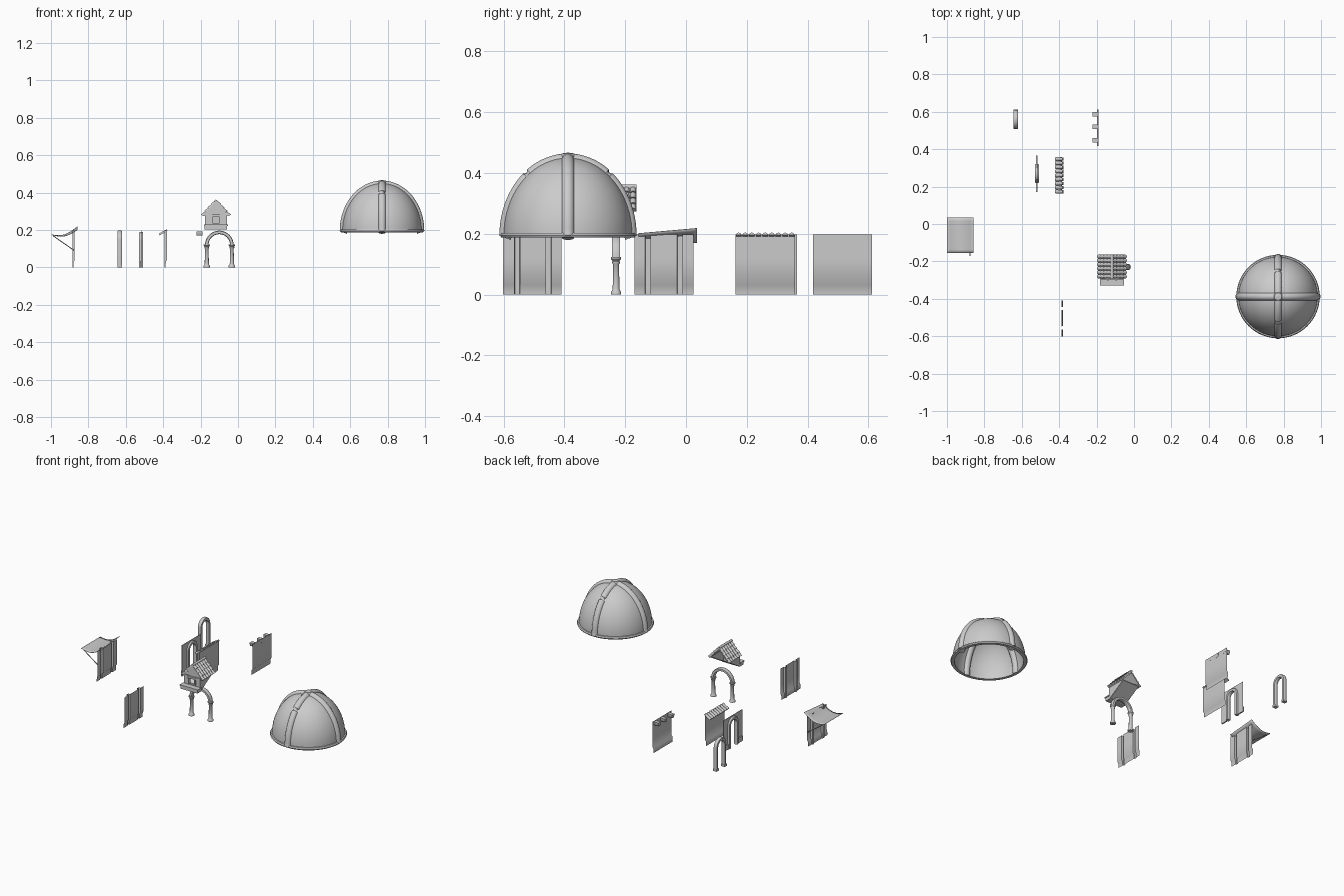
import bpy, bmesh, math
from mathutils import Vector, Matrix

if "Cube" in bpy.data.objects:
    bpy.data.objects.remove(bpy.data.objects["Cube"])


def obj(name, verts, faces, smooth=True, normals=True):
    me = bpy.data.meshes.new(name)
    me.from_pydata([tuple(v) for v in verts], [], faces)
    if normals:
        bm = bmesh.new()
        bm.from_mesh(me)
        bmesh.ops.recalc_face_normals(bm, faces=bm.faces)
        bm.to_mesh(me)
        bm.free()
    o = bpy.data.objects.new(name, me)
    bpy.context.collection.objects.link(o)
    if smooth:
        bpy.ops.object.select_all(action='DESELECT')
        o.select_set(True)
        bpy.context.view_layer.objects.active = o
        bpy.ops.object.shade_smooth_by_angle(angle=math.radians(40))
    return o


def box(name, lo, hi):
    v = [(x, y, z) for x in (lo[0], hi[0]) for y in (lo[1], hi[1]) for z in (lo[2], hi[2])]
    f = [(0, 1, 3, 2), (4, 6, 7, 5), (0, 4, 5, 1), (2, 3, 7, 6), (0, 2, 6, 4), (1, 5, 7, 3)]
    return obj(name, v, f, False)


def prism(name, poly, a, b, axis):
    """Extrude a 2D outline: axis x uses (y, z), axis y uses (x, z)."""
    put = (lambda p, t: (t, p[0], p[1])) if axis == 'x' else (lambda p, t: (p[0], t, p[1]))
    n = len(poly)
    v = [put(p, a) for p in poly] + [put(p, b) for p in poly]
    f = [tuple(range(n)), tuple(range(n, 2 * n))]
    f += [(i, (i + 1) % n, n + (i + 1) % n, n + i) for i in range(n)]
    return obj(name, v, f)


def revolve(name, prof, c, n=48, closed=False):
    v = [(c[0] + r * math.cos(2 * math.pi * i / n), c[1] + r * math.sin(2 * math.pi * i / n), z)
         for i in range(n) for r, z in prof]
    m = len(prof)
    f = [(i * m + j, (i + 1) % n * m + j, (i + 1) % n * m + (j + 1) % m, i * m + (j + 1) % m)
         for i in range(n) for j in range(m if closed else m - 1)]
    return obj(name, v, f)


def tube(name, pts, r, n=12):
    """Round bar along a path, with capped ends."""
    pts = [Vector(p) for p in pts]
    v = []
    for i, p in enumerate(pts):
        t = (pts[min(i + 1, len(pts) - 1)] - pts[max(i - 1, 0)]).normalized()
        a = t.cross(Vector((0.01, 1, 0)) if abs(t.y) < 0.7 else Vector((1, 0, 0))).normalized()
        b = t.cross(a)
        v += [p + r * (math.cos(2 * math.pi * k / n) * a + math.sin(2 * math.pi * k / n) * b) for k in range(n)]
    f = [(i * n + k, i * n + (k + 1) % n, (i + 1) * n + (k + 1) % n, (i + 1) * n + k)
         for i in range(len(pts) - 1) for k in range(n)]
    f += [tuple(range(n)), tuple(range(len(v) - n, len(v)))]
    return obj(name, v, f)


def arc(cy, half, spring, bottom):
    a = [(cy + half * math.cos(math.pi * i / 20), spring + half * math.sin(math.pi * i / 20)) for i in range(21)]
    return ([(cy + half, bottom)] + a + [(cy - half, bottom)]) if bottom < spring else a


def arch(name, at, cy, half, spring, bottom, t, depth, axis):
    ring = arc(cy, half + t / 2, spring, bottom) + arc(cy, half - t / 2, spring, bottom)[::-1]
    n = len(ring)
    h = n // 2
    rings = []
    for d, k in ((-depth / 2, .7), (-depth / 3, 1), (depth / 3, 1), (depth / 2, .7)):  # softened edges
        rings.append((d, arc(cy, half + t / 2 * k, spring, bottom), arc(cy, half - t / 2 * k, spring, bottom)))
    loop = [(d, o) for d, o, i in rings] + [(d, i) for d, o, i in rings[::-1]]
    put = (lambda p, d: (at + d, p[0], p[1])) if axis == 'x' else (lambda p, d: (p[0], at + d, p[1]))
    v = [put(pts[j], d) for j in range(h) for d, pts in loop]
    f = [(j * 8 + k, j * 8 + (k + 1) % 8, j * 8 + 8 + (k + 1) % 8, j * 8 + 8 + k) for j in range(h - 1) for k in range(8)]
    f += [tuple(range(8)), tuple(range(8 * h - 8, 8 * h))]
    return obj(name, v, f)


def tiles(name, rows, r):
    """Half-round roof tiles: each row item is (upper end, lower end, outward direction)."""
    v, f = [], []
    for p, q, up in rows:
        p, q, up = Vector(p), Vector(q), Vector(up).normalized()
        side, b = up.cross(q - p).normalized(), len(v)
        for c, k in ((p, .8), (q, 1.0)):
            v += [c + r * k * (math.cos(math.pi * i / 6) * side + math.sin(math.pi * i / 6) * up) for i in range(7)]
        f += [(b + i, b + i + 1, b + i + 8, b + i + 7) for i in range(6)]
        f += [tuple(range(b, b + 7)), tuple(range(b + 7, b + 14)), (b, b + 6, b + 13, b + 7)]
    return obj(name, v, f)


def wall(name, x, y0, y1, posts=()):
    """Thin plaster sheet facing -x with a plinth and optional pressed-out posts."""
    ys = [(y0, 0)]
    for c in posts:
        ys += [(c - .009, 0), (c - .008, .013), (c + .008, .013), (c + .009, 0)]
    ys.append((y1, 0))
    zs = [(0, .007), (.03, .006), (.038, 0), (.12, 0), (.198, 0)]
    v = [(x - max(dy, dz), y, z) for y, dy in ys for z, dz in zs]
    f = [(i * 5 + j, i * 5 + j + 1, i * 5 + j + 6, i * 5 + j + 5) for i in range(len(ys) - 1) for j in range(4)]
    return obj(name, v, f)


# dome: shell, base ring, four ribs, cap
C = (0.77, -0.388)
shape = lambda r, h: [(r * math.cos(a), .195 + h * math.sin(a)) for a in [math.pi / 2 * i / 20 for i in range(20)]] + [(.0005, .195 + h)]
revolve("dome_shell", shape(.212, .255) + shape(.202, .243)[::-1], C, 64, True)
revolve("dome_base_ring", [(.2, .187), (.219, .187), (.223, .194), (.219, .202), (.2, .205)], C, 64, True)
for k in range(4):
    a = k * math.pi / 2
    tube("dome_rib", [(C[0] + math.cos(a) * r, C[1] + math.sin(a) * r, z) for r, z in [(.208, .187)] + shape(.205, .248)], .021, 14)
revolve("dome_cap", [(.026, .43), (.026, .455), (.02, .464), (.0005, .467)], C, 24)

# wall with awning
wall("awning_wall", -0.873, -0.17, 0.024, (-0.125, -0.02))
N = 10
cloth = []
for i in range(N + 1):
    for j in range(N + 1):
        s, t = i / N, j / N
        z = .175 + (.025 + .017 * t) * s - .022 * math.sin(math.pi * s)
        cloth.append((-1 + .142 * s, -.156 + .192 * t, z))
aw = obj("awning_cloth", cloth, [(i * 11 + j, i * 11 + 11 + j, i * 11 + 12 + j, i * 11 + j + 1) for i in range(N) for j in range(N)])
m = aw.modifiers.new("thickness", 'SOLIDIFY')
m.thickness = .002
for y in (-.15, .02):
    tube("awning_brace", [(-.99, y, .17), (-.875, y, .09)], .0025, 8)

# wall with posts
wall("post_wall", -0.38, -0.602, -0.41, (-0.555, -0.452))

# free-standing arch with feet
arch("arch_frame", -.632, .56, .04, .147, 0, .02, .022, 'x')
for s in (-1, 1):
    box("arch_foot", (-.645, .56 + s * .04 - .011, 0), (-.619, .56 + s * .04 + .011, .014))

# wall with arched opening
hole = arc(.27, .036, .135, 0)
prism("arched_wall", [(.172, 0), (.172, .198), (.365, .198), (.365, 0)] + hole, -.519, -.516, 'x')
for a, b in ((.172, .225), (.315, .365)):
    box("arched_wall_plinth", (-.524, a, 0), (-.516, b, .033))
arch("arched_wall_frame", -.518, .27, .04, .14, 0, .02, .022, 'x')

# wall with tile coping
wall("coping_wall", -0.385, 0.163, 0.358)
tiles("coping_tiles", [((-.378, .173 + i * .0218, .196), (-.418, .173 + i * .0218, .171), (-.5, 0, 1)) for i in range(9)], .0108)

# wall with beam ends
wall("beam_wall", -0.191, 0.417, 0.612)
for y in (.449, .52, .586):
    prism("beam_end", [(y - .012, .193), (y + .012, .193), (y + .012, .18), (y + .007, .171), (y - .007, .171), (y - .012, .18)], -.223, -.19, 'x')

# arch on two columns
arch("column_arch", -.23, -.1, .067, .12, .12, .019, .026, 'y')
col = [(.0005, 0), (.017, 0), (.017, .008), (.013, .014), (.011, .02), (.010, .1), (.013, .104), (.013, .108),
       (.011, .11), (.017, .117), (.017, .123), (.0005, .123)]
for s in (-1, 1):
    revolve("column", col, (-.1 + s * .067, -.23), 20)

# dormer: wedge cheeks, front wall with window, sill box, tiled gable roof
X = -.118
for s in (-1, 1):
    x = X + s * .056
    prism("dormer_cheek", [(-.29, .205), (-.29, .295), (-.17, .295), (-.17, .275)], x - .003, x + .003, 'x')
    box("window_post", (X + s * .04 - .018, -.296, .205), (X + s * .04 + .018, -.284, .285))
    box("window_jamb", (X + s * .023 - .004, -.302, .235), (X + s * .023 + .004, -.284, .272))
    lo, hi = Vector((X + s * .07, 0, .278)), Vector((X, 0, .354))
    up = Vector((s * (hi.z - lo.z), 0, .07)).normalized()
    prism("roof_slab", [(p.x, p.z) for p in (lo, hi, hi - up * .007, lo - up * .007)], -.292, -.163, 'y')
    rows = []
    for r in range(4):
        for c in range(6):
            y = Vector((0, -.174 - c * .0213, 0))
            a = hi.lerp(lo, r / 4) + y
            b = hi.lerp(lo, min((r + 1.1) / 4, 1.02)) + y
            rows.append((a - up * .003, b + up * .001, up))
    tiles("roof_tiles", rows, .0102)
tube("roof_ridge", [(X, -.293, .354), (X, -.162, .354)], .008)
box("window_lintel", (X - .03, -.3, .27), (X + .03, -.284, .282))
box("window_apron", (X - .056, -.296, .205), (X + .056, -.284, .237))
prism("dormer_gable", [(X - .06, .28), (X + .06, .28), (X, .346)], -.29, -.284, 'y')
box("sill_box", (X - .06, -.326, .203), (X + .06, -.29, .222))
box("sill_ledge", (X - .064, -.33, .222), (X + .064, -.29, .229))
prism("dormer_floor", [(-.29, .203), (-.29, .208), (-.17, .28), (-.17, .275)], X - .056, X + .056, 'x')
